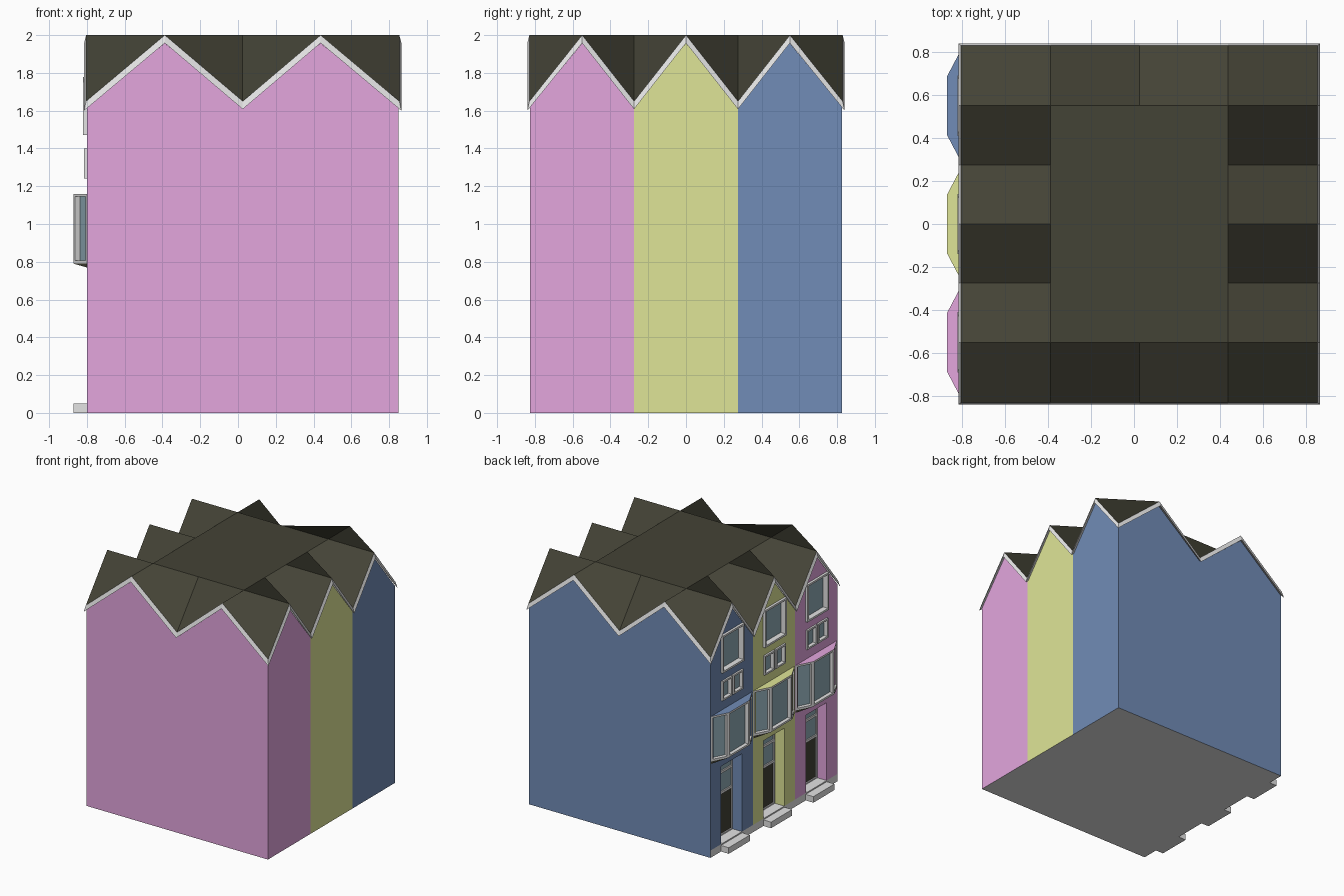
import bpy
import bmesh
from mathutils import Vector

if "Cube" in bpy.data.objects:
    bpy.data.objects.remove(bpy.data.objects["Cube"])


def material(name, r, g, b):
    def linear(c):
        c /= 255
        return c / 12.92 if c <= 0.04045 else ((c + 0.055) / 1.055) ** 2.4
    colour = (linear(r), linear(g), linear(b), 1)
    mat = bpy.data.materials.new(name)
    mat.use_nodes = True
    mat.diffuse_color = colour
    mat.node_tree.nodes["Principled BSDF"].inputs["Base Color"].default_value = colour
    return mat


PINK = material("pink plaster", 227, 166, 222)
YELLOW = material("yellow plaster", 223, 229, 151)
BLUE = material("blue plaster", 113, 140, 183)
STONE = material("light grey trim", 227, 227, 227)
DARK = material("dark slate", 68, 67, 54)
GLASS = material("window glass", 143, 171, 182)

FRONT, BACK = -0.80, 0.85            # street wall and rear wall
HALF = 0.275                         # half of one house's width
EAVE, PEAK, PLINTH = 1.62, 1.957, 0.06


def make_object(name, bm, *mats):
    mesh = bpy.data.meshes.new(name)
    bm.to_mesh(mesh)
    bm.free()
    for m in mats:
        mesh.materials.append(m)
    obj = bpy.data.objects.new(name, mesh)
    bpy.context.scene.collection.objects.link(obj)
    return obj


def add_box(bm, x, y, z):
    """Add a box given (low, high) pairs."""
    verts = bmesh.ops.create_cube(bm, size=1)["verts"]
    for v in verts:
        v.co = Vector([p[0] + (c + 0.5) * (p[1] - p[0]) for c, p in zip(v.co, (x, y, z))])
    return list({f for v in verts for f in v.link_faces})


def add_prism(bm, points, offset):
    """Extrude a flat polygon by an offset vector."""
    face = bm.faces.new([bm.verts.new(p) for p in points])
    new = bmesh.ops.extrude_face_region(bm, geom=[face], use_keep_orig=True)["geom"]
    for v in new:
        if isinstance(v, bmesh.types.BMVert):
            v.co += Vector(offset)
    bmesh.ops.recalc_face_normals(bm, faces=bm.faces[:])


def sink_pane(bm, face, border, depth):
    """Leave a frame around a face and recess the pane inside it."""
    bmesh.ops.inset_individual(bm, faces=[face], thickness=border)
    bmesh.ops.inset_individual(bm, faces=[face], thickness=0, depth=-depth)
    face.material_index = 1


def framed_panel(name, y, z, x, border, depth, pane):
    bm = bmesh.new()
    faces = add_box(bm, x, y, z)
    bm.normal_update()
    sink_pane(bm, min(faces, key=lambda f: f.normal.x), border, depth)
    return make_object(name, bm, STONE, pane)


def house_body(name, yc, paint):
    bm = bmesh.new()
    profile = [(-HALF, 0), (HALF, 0), (HALF, EAVE), (0, PEAK), (-HALF, EAVE)]
    add_prism(bm, [(FRONT, yc + y, z) for y, z in profile], (BACK - FRONT, 0, 0))
    body = make_object(name + "_house_walls", bm, paint, STONE)

    # Openings: doorway, bay, two small windows, gable window
    bm = bmesh.new()
    openings = [(0, 0.135, PLINTH, 0.70, -0.70), (0, 0.235, 0.80, 1.14, -0.74),
                (-0.072, 0.055, 1.25, 1.39, -0.76), (0.072, 0.055, 1.25, 1.39, -0.76),
                (0, 0.13, 1.48, 1.765, -0.75)]
    for dy, w, low, high, deep in openings:
        add_box(bm, (-1, deep), (yc + dy - w, yc + dy + w), (low, high))
    cutter = make_object("opening_cutter", bm)
    cutter.hide_render = True
    mod = body.modifiers.new("openings", "BOOLEAN")
    mod.operation, mod.solver, mod.object = "DIFFERENCE", "EXACT", cutter
    graph = bpy.context.evaluated_depsgraph_get()
    cut = bpy.data.meshes.new_from_object(body.evaluated_get(graph))
    body.modifiers.clear()
    bpy.data.objects.remove(cutter)

    # Stone plinth on the street side, doorway floor and underside
    bm = bmesh.new()
    bm.from_mesh(cut)
    bmesh.ops.bisect_plane(bm, geom=bm.verts[:] + bm.edges[:] + bm.faces[:],
                           plane_co=(0, 0, PLINTH), plane_no=(0, 0, 1), dist=0.0005)
    bm.normal_update()
    for f in bm.faces:
        low = f.calc_center_median().z < PLINTH + 0.002
        f.material_index = int(low and (f.normal.x < -0.5 or abs(f.normal.z) > 0.9))
    bm.to_mesh(body.data)
    bm.free()


def bay_window(name, yc, paint):
    plan = [(FRONT, 0.268), (-0.87, 0.135), (-0.87, -0.135), (FRONT, -0.268)]
    ring = [(x, yc + y, 0.79) for x, y in plan]
    bm = bmesh.new()
    add_prism(bm, ring, (0, 0, 0.37))
    bm.normal_update()
    for f in bm.faces[:]:
        if f.normal.x > 0.9:
            bm.faces.remove(f)
        elif f.normal.z > 0.5:
            f.material_index = 2
        elif abs(f.normal.z) < 0.5:
            sink_pane(bm, f, 0.022, 0.03)
    make_object(name + "_bay_window", bm, STONE, GLASS, paint)

    # Sloping soffit beneath the bay
    bm = bmesh.new()
    wall_edge = [(x, y, 0.77) for x, y, z in (ring[0], ring[-1])]
    bmesh.ops.convex_hull(bm, input=[bm.verts.new(p) for p in ring + wall_edge])
    make_object(name + "_bay_soffit", bm, DARK)


def house(name, yc, paint):
    house_body(name, yc, paint)
    bay_window(name, yc, paint)
    framed_panel(name + "_gable_window", (yc - 0.14, yc + 0.14), (1.47, 1.778),
                 (-0.82, -0.755), 0.022, 0.045, GLASS)
    for side, dy in (("right", -0.072), ("left", 0.072)):
        framed_panel(f"{name}_small_window_{side}", (yc + dy - 0.064, yc + dy + 0.064),
                     (1.24, 1.40), (-0.815, -0.765), 0.02, 0.03, GLASS)
    # Door leaf, its glazed upper part and the transom light
    door = [("door", PLINTH, 0.41, DARK), ("door_glass", 0.41, 0.58, GLASS),
            ("door_transom", 0.58, 0.70, GLASS)]
    for part, low, high, pane in door:
        framed_panel(f"{name}_{part}", (yc - 0.135, yc + 0.135), (low, high),
                     (-0.715, -0.695), 0.014, 0.01, pane)
    bm = bmesh.new()
    add_box(bm, (-0.87, FRONT), (yc - 0.137, yc + 0.137), (0, 0.05))
    make_object(name + "_door_step", bm, STONE)


for house_name, centre, plaster in (("pink", -2 * HALF, PINK), ("yellow", 0, YELLOW),
                                    ("blue", 2 * HALF, BLUE)):
    house(house_name, centre, plaster)

# Twin gables on both end walls
quarter = (BACK - FRONT) / 4
for end, y, inward, plaster in (("front", -3 * HALF, 0.02, PINK),
                                ("back", 3 * HALF, -0.02, BLUE)):
    for n in range(2):
        x = FRONT + 2 * n * quarter
        bm = bmesh.new()
        add_prism(bm, [(x, y, EAVE), (x + 2 * quarter, y, EAVE), (x + quarter, y, PEAK)],
                  (0, inward, 0))
        make_object(f"{end}_gable_{n + 1}", bm, plaster)


# Roof sheet: flat centre, zigzag border, pale verge boards around the rim
COLS, ROWS = 5, 7


def roof_layer(margin, drop, corner_drop):
    points = []
    for j in range(ROWS):
        for i in range(COLS):
            side, end = i in (0, COLS - 1), j in (0, ROWS - 1)
            x = FRONT + i * quarter + margin * ((i == COLS - 1) - (i == 0))
            y = (j - 3) * HALF + margin * ((j == ROWS - 1) - (j == 0))
            low = (side and j % 2 == 0) or (end and i % 2 == 0)
            z = (1.65 if low else 2.0) - drop - (corner_drop if side and end else 0)
            points.append((x, y, z))
    return points


verts = roof_layer(0.004, 0, 0) + roof_layer(0.015, 0.042, 0.008)
count = COLS * ROWS
top, under = [], []
for j in range(ROWS - 1):
    for i in range(COLS - 1):
        ring = [(i, j), (i + 1, j), (i + 1, j + 1), (i, j + 1)]
        start = int(i in (0, COLS - 2))      # outer columns fold the other way
        a, b, c, d = [p[1] * COLS + p[0] for p in ring[start:] + ring[:start]]
        top.append((a, b, c, d))
        under.append((a + count, d + count, c + count, b + count))
border = ([(i, 0) for i in range(COLS - 1)] + [(COLS - 1, j) for j in range(ROWS - 1)]
          + [(i, ROWS - 1) for i in range(COLS - 1, 0, -1)]
          + [(0, j) for j in range(ROWS - 1, 0, -1)])
loop = [j * COLS + i for i, j in border]
rim = [(a, a + count, b + count, b) for a, b in zip(loop, loop[1:] + loop[:1])]

roof_mesh = bpy.data.meshes.new("roof")
roof_mesh.from_pydata(verts, [], top + under + rim)
roof_mesh.materials.append(DARK)
roof_mesh.materials.append(STONE)
for p in roof_mesh.polygons:
    p.material_index = int(p.index >= len(top))
bpy.context.scene.collection.objects.link(bpy.data.objects.new("roof", roof_mesh))
